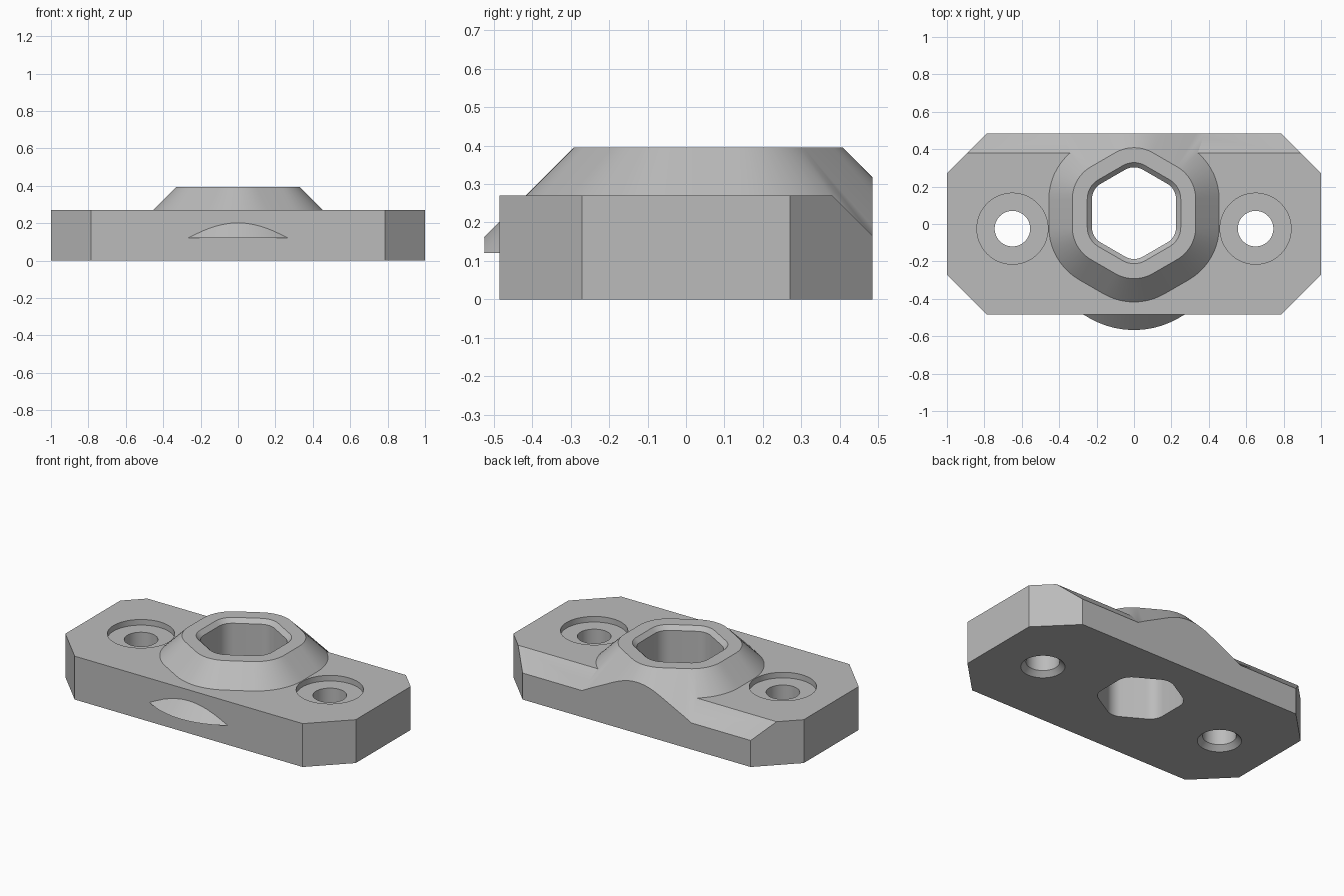
import bpy
import bmesh
import math

if "Cube" in bpy.data.objects:
    bpy.data.objects.remove(bpy.data.objects["Cube"], do_unlink=True)

HALF_Y, PLATE_Z, TOP_Z = 0.485, 0.27, 0.395
HEX_Y, HEX_CORE = 0.058, 0.13

grey = bpy.data.materials.new("plain grey")
grey.use_nodes = True
colour = (0.5, 0.5, 0.5, 1)
grey.diffuse_color = colour
grey.node_tree.nodes["Principled BSDF"].inputs["Base Color"].default_value = colour


def loft(name, rings):
    """Closed solid through rings of equal point count, bottom first."""
    bm = bmesh.new()
    loops = [[bm.verts.new(p) for p in ring] for ring in rings]
    n = len(loops[0])
    for low, high in zip(loops, loops[1:]):
        for i in range(n):
            j = (i + 1) % n
            bm.faces.new((low[i], low[j], high[j], high[i]))
    bm.faces.new(loops[0][::-1])
    bm.faces.new(loops[-1])
    bmesh.ops.recalc_face_normals(bm, faces=bm.faces)
    mesh = bpy.data.meshes.new(name)
    bm.to_mesh(mesh)
    bm.free()
    mesh.materials.append(grey)
    obj = bpy.data.objects.new(name, mesh)
    bpy.context.collection.objects.link(obj)
    return obj


def circle(x, y, r, z, n=64):
    angles = [math.tau * i / n for i in range(n)]
    return [(x + r * math.cos(a), y + r * math.sin(a), z) for a in angles]


def round_hex(r, z, steps=10):
    """Hexagon pointing along y, offset outwards by r with round corners."""
    tip = HEX_CORE / math.cos(math.pi / 6)
    ring = []
    for k in range(6):
        mid = math.radians(30 + 60 * k)
        for s in range(steps + 1):
            a = mid + math.radians(60 * (s / steps - 0.5))
            ring.append((tip * math.cos(mid) + r * math.cos(a),
                         HEX_Y + tip * math.sin(mid) + r * math.sin(a), z))
    return ring


def combine(target, tool, operation):
    tool.hide_render = True
    mod = target.modifiers.new(operation.lower(), "BOOLEAN")
    mod.operation, mod.solver, mod.object = operation, "EXACT", tool
    bpy.context.view_layer.objects.active = target
    bpy.ops.object.modifier_apply(modifier=mod.name)
    bpy.data.objects.remove(tool, do_unlink=True)


def side_prism(name, profile, half_x=1.5):
    """Prism along x from a (y, z) profile."""
    return loft(name, [[(x, y, z) for y, z in profile] for x in (-half_x, half_x)])


# Plate with cut corners, left long at the back for trimming
back = 0.6
right = [(0.785, -HALF_Y), (1, -0.27), (1, 0.27), (1.27 - back, back)]
outline = right + [(-x, y) for x, y in reversed(right)]
plate = loft("mounting_plate", [[(x, y, z) for x, y in outline] for z in (0, PLATE_Z)])

# Sloped back edge
combine(plate, side_prism("back_slope_cutter",
                          [(0.28, 0.37), (0.7, -0.05), (0.7, 0.37)]), "DIFFERENCE")

# Flared boss, running down into the slope
foot = 0.12
combine(plate, loft("boss", [round_hex(0.2 + TOP_Z - foot, foot),
                             round_hex(0.2, TOP_Z)]), "UNION")

# Flat back face
combine(plate, side_prism("back_cutter", [(HALF_Y, -0.5), (0.9, -0.5),
                                          (0.9, 0.9), (HALF_Y, 0.9)]), "DIFFERENCE")

# Hexagonal bore with a bevelled mouth
combine(plate, loft("bore_cutter", [round_hex(0.095, -0.1),
                                    round_hex(0.095, TOP_Z - 0.025),
                                    round_hex(0.12, TOP_Z),
                                    round_hex(0.12, TOP_Z + 0.1)]), "DIFFERENCE")

# Screw holes, flared below and counterbored above
bore = [(0.125, -0.1), (0.125, 0), (0.095, 0.03), (0.095, 0.235),
        (0.19, 0.235), (0.19, 0.35)]
for x in (-0.65, 0.65):
    combine(plate, loft("screw_hole_cutter",
                        [circle(x, -0.025, r, z) for r, z in bore]), "DIFFERENCE")

# Smooth round walls, sharp edges kept
bpy.ops.object.select_all(action="DESELECT")
plate.select_set(True)
bpy.context.view_layer.objects.active = plate
bpy.ops.object.shade_smooth_by_angle(angle=math.radians(25))
